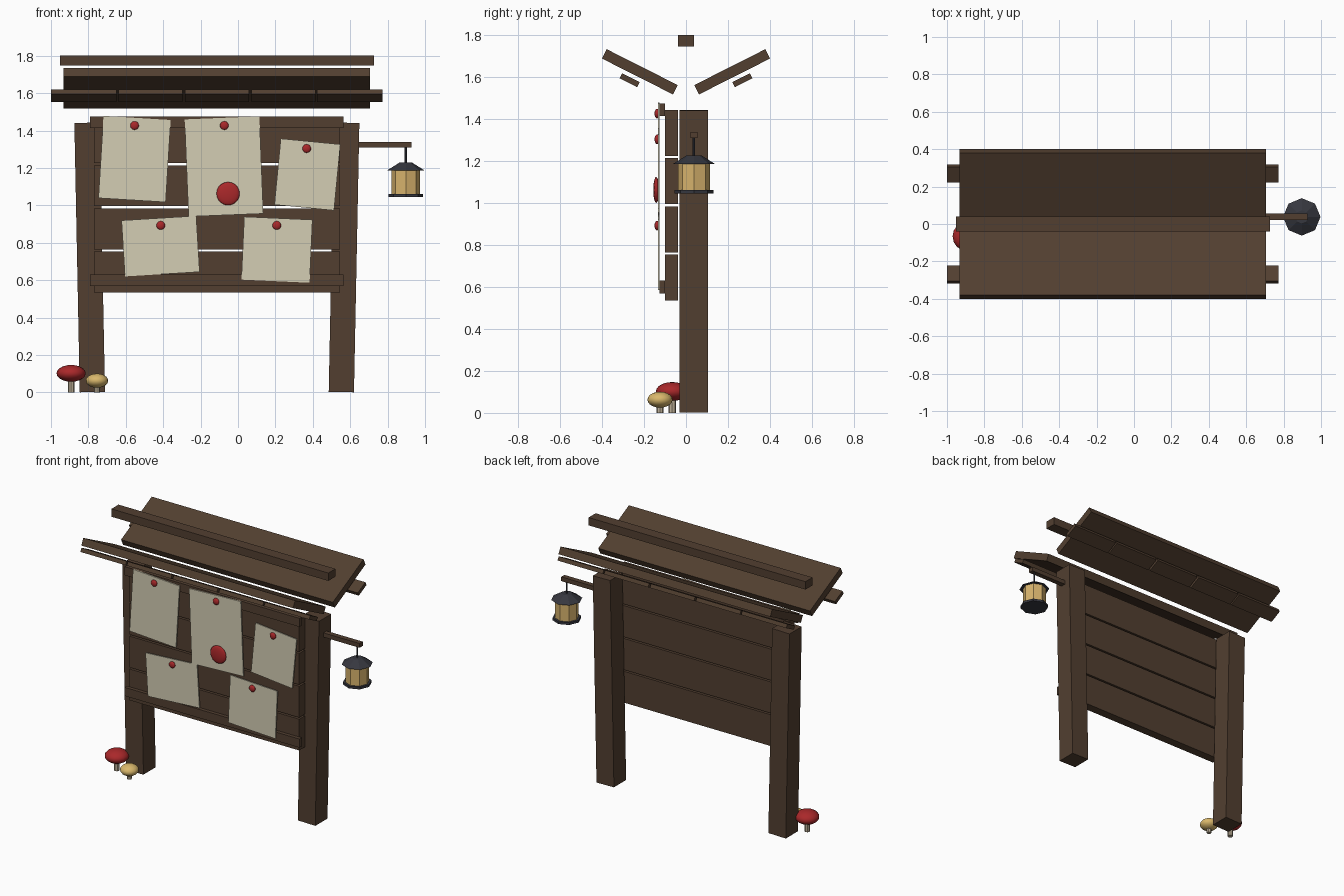
import bpy
import bmesh
from math import radians
from mathutils import Matrix

cube = bpy.data.objects.get("Cube")
if cube:
    bpy.data.objects.remove(cube, do_unlink=True)


def srgb(c):
    c /= 255
    return c / 12.92 if c <= 0.04045 else ((c + 0.055) / 1.055) ** 2.4


def material(name, *rgb):
    mat = bpy.data.materials.new(name)
    mat.use_nodes = True
    color = [srgb(c) for c in rgb] + [1]
    mat.diffuse_color = color
    mat.node_tree.nodes["Principled BSDF"].inputs["Base Color"].default_value = color
    return mat


WOOD = material("dark wood", 82, 63, 48)
PAPER = material("parchment", 212, 205, 180)
RED = material("red", 170, 40, 42)
METAL = material("dark metal", 54, 55, 63)
GLOW = material("lantern glass", 214, 178, 108)
TAN = material("tan cap", 218, 184, 108)
STEM = material("mushroom stem", 190, 176, 152)


def finish(name, bm, mat, loc, rot=(0, 0, 0), smooth=False):
    mesh = bpy.data.meshes.new(name)
    bm.to_mesh(mesh)
    bm.free()
    mesh.materials.append(mat)
    for poly in mesh.polygons:
        poly.use_smooth = smooth
    obj = bpy.data.objects.new(name, mesh)
    obj.location = loc
    obj.rotation_euler = [radians(a) for a in rot]
    bpy.context.collection.objects.link(obj)
    return obj


def box(name, mat, loc, size, rot=(0, 0, 0)):
    bm = bmesh.new()
    bmesh.ops.create_cube(bm, size=1, matrix=Matrix.Diagonal((*size, 1)))
    return finish(name, bm, mat, loc, rot)


def frustum(name, mat, x, y, z0, z1, r0, r1, sides=8):
    bm = bmesh.new()
    bmesh.ops.create_cone(bm, cap_ends=True, segments=sides, radius1=r0, radius2=r1, depth=z1 - z0)
    return finish(name, bm, mat, (x, y, (z0 + z1) / 2))


def ellipsoid(name, mat, loc, radii):
    bm = bmesh.new()
    bmesh.ops.create_uvsphere(bm, u_segments=16, v_segments=10, radius=1,
                              matrix=Matrix.Diagonal((*radii, 1)))
    return finish(name, bm, mat, loc, smooth=True)


MID = -0.113  # centre line of the board

# Posts, leaning slightly outwards
for side, label in ((-1, "right"), (1, "left")):
    box(label + "_post", WOOD, (MID + side * 0.68, 0.037, 0.722), (0.135, 0.135, 1.44),
        (0, side * 1.15, 0))

# Board planks and front rails
for i in range(4):
    box(f"plank_{i + 1}", WOOD, (MID, -0.07, 0.645 + i * 0.23), (1.315, 0.062, 0.219))
for label, z in (("bottom", 0.6), ("top", 1.445)):
    box(label + "_rail", WOOD, (MID, -0.113, z), (1.355, 0.026, 0.06))

# Roof slabs tilted inwards, with segmented battens below
for side, label in ((-1, "front"), (1, "back")):
    tilt = (side * 26.8, 0, 0)
    box(label + "_roof_slab", WOOD, (MID, side * 0.22, 1.626), (1.64, 0.38, 0.05), tilt)
    for i in range(5):
        box(f"{label}_batten_{i + 1}", WOOD, (MID + (i - 2) * 0.3555, side * 0.269, 1.586),
            (0.342 if 0 < i < 4 else 0.35, 0.094, 0.027), tilt)
box("ridge_beam", WOOD, (MID, 0, 1.775), (1.68, 0.078, 0.055))

# Pinned notes: centre x, z, width, height, clockwise turn
notes = (
    (-0.553, 1.248, 0.36, 0.44, 3.5),
    (-0.075, 1.208, 0.40, 0.52, -2.3),
    (0.371, 1.165, 0.32, 0.355, 5.5),
    (-0.414, 0.782, 0.40, 0.30, -3.5),
    (0.208, 0.763, 0.365, 0.337, 2.6),
)
for i, (x, z, w, h, turn) in enumerate(notes):
    box(f"note_{i + 1}", PAPER, (x, -0.13, z), (w, 0.008, h), (0, turn, 0))

# Pins and wax seal
pins = ((-0.553, 1.427), (-0.073, 1.427), (0.367, 1.304), (-0.413, 0.893), (0.207, 0.893))
for i, (x, z) in enumerate(pins):
    ellipsoid(f"pin_{i + 1}", RED, (x, -0.138, z), (0.023, 0.012, 0.023))
ellipsoid("wax_seal", RED, (-0.053, -0.142, 1.063), (0.062, 0.014, 0.062))

# Lantern hanging from an arm
LX, LY = 0.897, 0.038
box("lantern_arm", WOOD, (0.765, LY, 1.325), (0.325, 0.035, 0.03))
frustum("lantern_wire", METAL, LX, LY, 1.21, 1.315, 0.006, 0.006)
frustum("lantern_roof", METAL, LX, LY, 1.187, 1.228, 0.1, 0.035)
frustum("lantern_body", GLOW, LX, LY, 1.058, 1.188, 0.077, 0.077)
frustum("lantern_base", METAL, LX, LY, 1.046, 1.062, 0.092, 0.092)

# Mushrooms beside the right post
for label, mat, x, y, z, r, rz, stem in (
    ("red", RED, -0.892, -0.066, 0.102, 0.078, 0.045, 0.018),
    ("tan", TAN, -0.754, -0.124, 0.063, 0.06, 0.038, 0.016),
):
    ellipsoid(label + "_mushroom_cap", mat, (x, y, z), (r, r, rz))
    frustum(label + "_mushroom_stem", STEM, x, y, 0, z, stem, stem)
